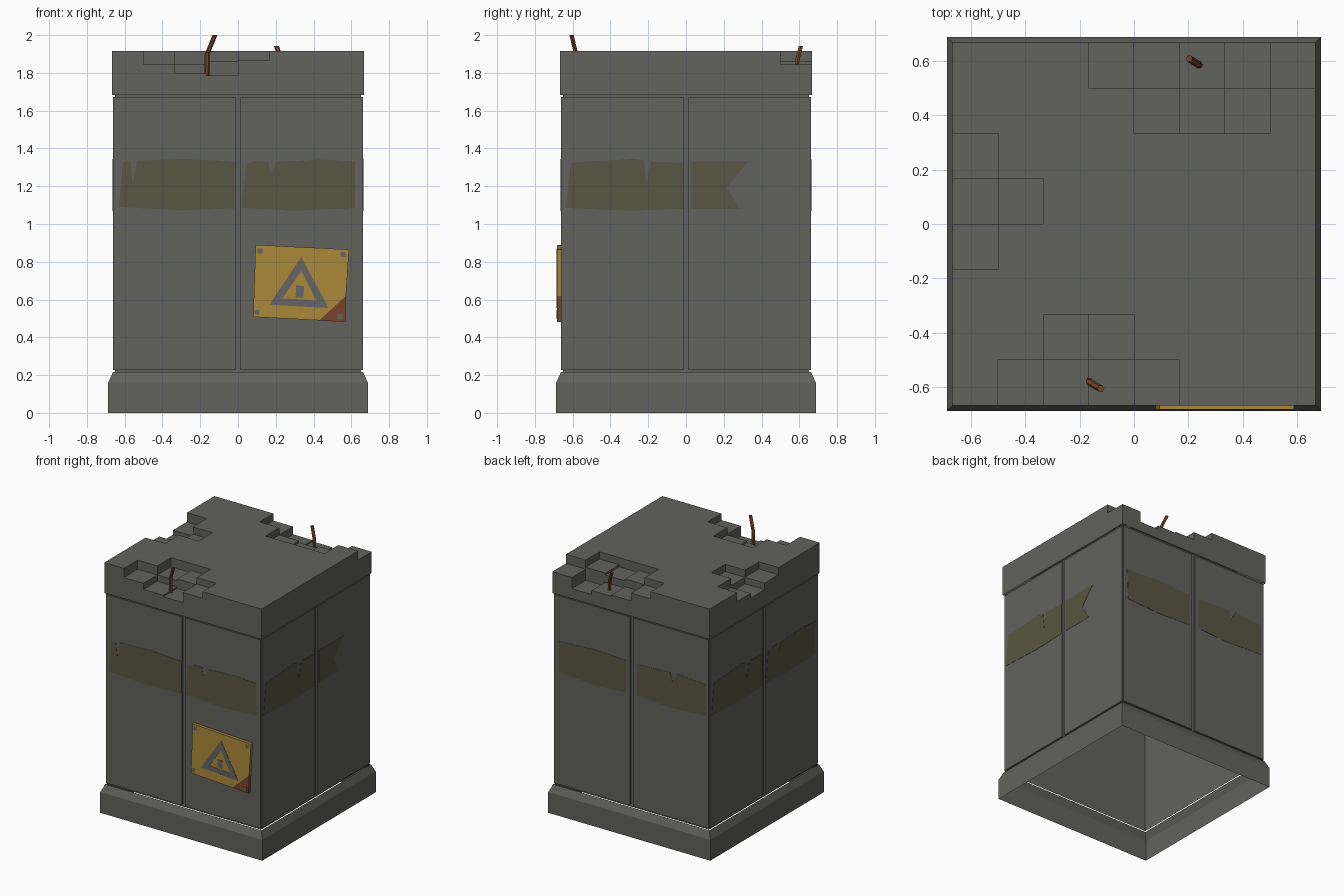
import bpy, bmesh, math
from mathutils import Vector

if "Cube" in bpy.data.objects:
    bpy.data.objects.remove(bpy.data.objects["Cube"])


def material(name, rgb):
    m = bpy.data.materials.new(name)
    m.diffuse_color = (*rgb, 1)
    m.use_nodes = True
    m.node_tree.nodes["Principled BSDF"].inputs["Base Color"].default_value = m.diffuse_color
    return m


CONCRETE = material("grey_concrete", (0.122, 0.122, 0.109))
OLIVE = material("olive_paint", (0.098, 0.094, 0.054))
YELLOW = material("sign_yellow", (0.40, 0.25, 0.042))
RUST = material("rust", (0.19, 0.06, 0.025))
STEEL = material("sign_grey", (0.125, 0.13, 0.125))


def finish(name, bm, mat):
    bmesh.ops.remove_doubles(bm, verts=bm.verts, dist=1e-5)
    bmesh.ops.recalc_face_normals(bm, faces=bm.faces)
    me = bpy.data.meshes.new(name)
    bm.to_mesh(me)
    bm.free()
    me.materials.append(mat)
    ob = bpy.data.objects.new(name, me)
    bpy.context.collection.objects.link(ob)
    return ob


def on_side(side, u, d, z):
    """Point on a wall: u runs left to right as seen from outside, d is the distance out."""
    return Vector([(u, -d, z), (d, u, z), (-u, d, z), (-d, -u, z)][side])


def plate(name, pts, side, d0, d1, mat, hole=None):
    """Outline (u, z) raised from d0 to d1, open at the back; hole makes it a ring."""
    bm = bmesh.new()

    def rims(loop):
        return [[bm.verts.new(on_side(side, u, d, z)) for u, z in loop] for d in (d0, d1)]
    loops = [rims(pts)] + ([rims(hole)] if hole else [])
    for back, front in loops:
        for i in range(len(front)):
            j = (i + 1) % len(front)
            bm.faces.new((back[i], back[j], front[j], front[i]))
    if hole:
        a, b = loops[0][1], loops[1][1]
        for i in range(len(a)):
            j = (i + 1) % len(a)
            bm.faces.new((a[i], a[j], b[j], b[i]))
    else:
        bm.faces.new(loops[0][1])
    return finish(name, bm, mat)


def square_shell(name, profile):
    """Open square tube through (half width, z) rings."""
    bm = bmesh.new()
    rings = [[bm.verts.new((sx * h, sy * h, z)) for sx, sy in
              ((-1, -1), (1, -1), (1, 1), (-1, 1))] for h, z in profile]
    for a, b in zip(rings, rings[1:]):
        for i in range(4):
            j = (i + 1) % 4
            bm.faces.new((a[i], a[j], b[j], b[i]))
    return finish(name, bm, CONCRETE)


# Base skirt and recessed core, both hollow
square_shell("base_skirt", [(0.687, 0), (0.687, 0.16), (0.662, 0.216)])
square_shell("core", [(0.65, 0.214), (0.65, 1.69)])

# Two raised panels on each wall
for side in range(4):
    for u0, u1 in ((-0.655, -0.013), (0.013, 0.655)):
        plate("wall_panel", [(u0, 0.228), (u1, 0.228), (u1, 1.672), (u0, 1.672)],
              side, 0.65, 0.662, CONCRETE)

# Cap: an 8 x 8 grid of blocks, some chipped down at the edges
TOP, LOW, N = 1.915, 1.683, 8
chips = {(1, 0): 1.845, (2, 0): 1.798, (3, 0): 1.787, (4, 0): 1.865,
         (2, 1): 1.845, (3, 1): 1.86,
         (3, 7): 1.86, (4, 7): 1.80, (5, 7): 1.79, (6, 7): 1.76, (7, 7): 1.845,
         (4, 6): 1.86, (5, 6): 1.845, (6, 6): 1.86,
         (0, 3): 1.86, (0, 4): 1.81, (0, 5): 1.845, (1, 4): 1.86}


def height(i, j):
    return chips.get((i, j), TOP) if 0 <= i < N and 0 <= j < N else LOW


bm = bmesh.new()
g = [-0.667 + 1.334 * k / N for k in range(N + 1)]
for i in range(N):
    for j in range(N):
        h = height(i, j)
        c = [(g[i], g[j]), (g[i + 1], g[j]), (g[i + 1], g[j + 1]), (g[i], g[j + 1])]
        bm.faces.new([bm.verts.new((x, y, h)) for x, y in c])
        for k, (di, dj) in enumerate(((0, -1), (1, 0), (0, 1), (-1, 0))):
            low = height(i + di, j + dj)
            if low < h:
                a, b = c[k], c[(k + 1) % 4]
                bm.faces.new([bm.verts.new(p) for p in
                              ((*a, low), (*b, low), (*b, h), (*a, h))])
finish("chipped_cap", bm, CONCRETE)

# Worn painted band round the walls
band_a = [(-0.63, 1.09), (-0.3, 1.072), (-0.013, 1.083), (-0.013, 1.33), (-0.28, 1.345),
          (-0.535, 1.335), (-0.557, 1.207), (-0.57, 1.335), (-0.61, 1.325)]
band_b = [(0.02, 1.085), (0.3, 1.07), (0.62, 1.085), (0.62, 1.33), (0.45, 1.342),
          (0.2, 1.328), (0.172, 1.262), (0.16, 1.332), (0.1, 1.332), (0.045, 1.32)]
band_c = [(-0.635, 1.085), (-0.3, 1.07), (-0.015, 1.08), (-0.015, 1.325), (-0.19, 1.33),
          (-0.208, 1.21), (-0.222, 1.335), (-0.27, 1.345), (-0.61, 1.325)]
band_torn = [(0.03, 1.08), (0.285, 1.08), (0.215, 1.195), (0.33, 1.33), (0.03, 1.33)]
band_plain = [(-0.61, 1.085), (-0.3, 1.07), (-0.04, 1.083), (-0.04, 1.33), (-0.3, 1.342), (-0.62, 1.325)]
band_d = [(0.05, 1.085), (0.3, 1.07), (0.63, 1.085), (0.63, 1.325), (0.39, 1.342),
          (0.35, 1.27), (0.33, 1.34), (0.05, 1.325)]
for side, bands in enumerate(((band_a, band_b), (band_c, band_torn),
                              (band_plain, band_d), (band_c, band_b))):
    for pts in bands:
        plate("painted_band", pts, side, 0.662, 0.664, OLIVE)

# Warning sign with a bare corner, triangle ring, mark and bolts
plate("sign_plate", [(0.08, 0.508), (0.43, 0.49), (0.572, 0.62), (0.588, 0.865), (0.093, 0.89)],
      0, 0.662, 0.683, YELLOW)
plate("sign_rusted_corner", [(0.43, 0.49), (0.568, 0.48), (0.572, 0.62)], 0, 0.662, 0.683, RUST)
plate("sign_triangle", [(0.165, 0.573), (0.48, 0.555), (0.335, 0.825)], 0, 0.683, 0.685, STEEL,
      hole=[(0.235, 0.607), (0.415, 0.595), (0.335, 0.752)])
plate("sign_mark", [(0.305, 0.612), (0.347, 0.61), (0.349, 0.672), (0.307, 0.674)],
      0, 0.683, 0.685, STEEL)
for u, z in ((0.117, 0.858), (0.555, 0.838), (0.1, 0.533), (0.54, 0.51)):
    plate("sign_bolt", [(u + a * 0.013, z + b * 0.013) for a, b in
                        ((-1, -1), (1, -1), (1, 1), (-1, 1))], 0, 0.683, 0.685, STEEL)


def rebar(name, path, r=0.013, sides=6):
    bm = bmesh.new()
    rings = []
    for x, y, z in path:
        rings.append([bm.verts.new((x + r * math.cos(t), y + r * math.sin(t), z))
                      for t in (math.tau * k / sides for k in range(sides))])
    for a, b in zip(rings, rings[1:]):
        for i in range(sides):
            j = (i + 1) % sides
            bm.faces.new((a[i], a[j], b[j], b[i]))
    bm.faces.new(rings[-1])
    bm.faces.new(rings[0])
    finish(name, bm, RUST)


# Bent reinforcing bars
rebar("front_rebar", [(-0.165, -0.577, 1.78), (-0.163, -0.582, 1.90), (-0.122, -0.606, 2.0)])
rebar("back_rebar", [(0.24, 0.585, 1.78), (0.235, 0.588, 1.86), (0.203, 0.608, 1.942)])
